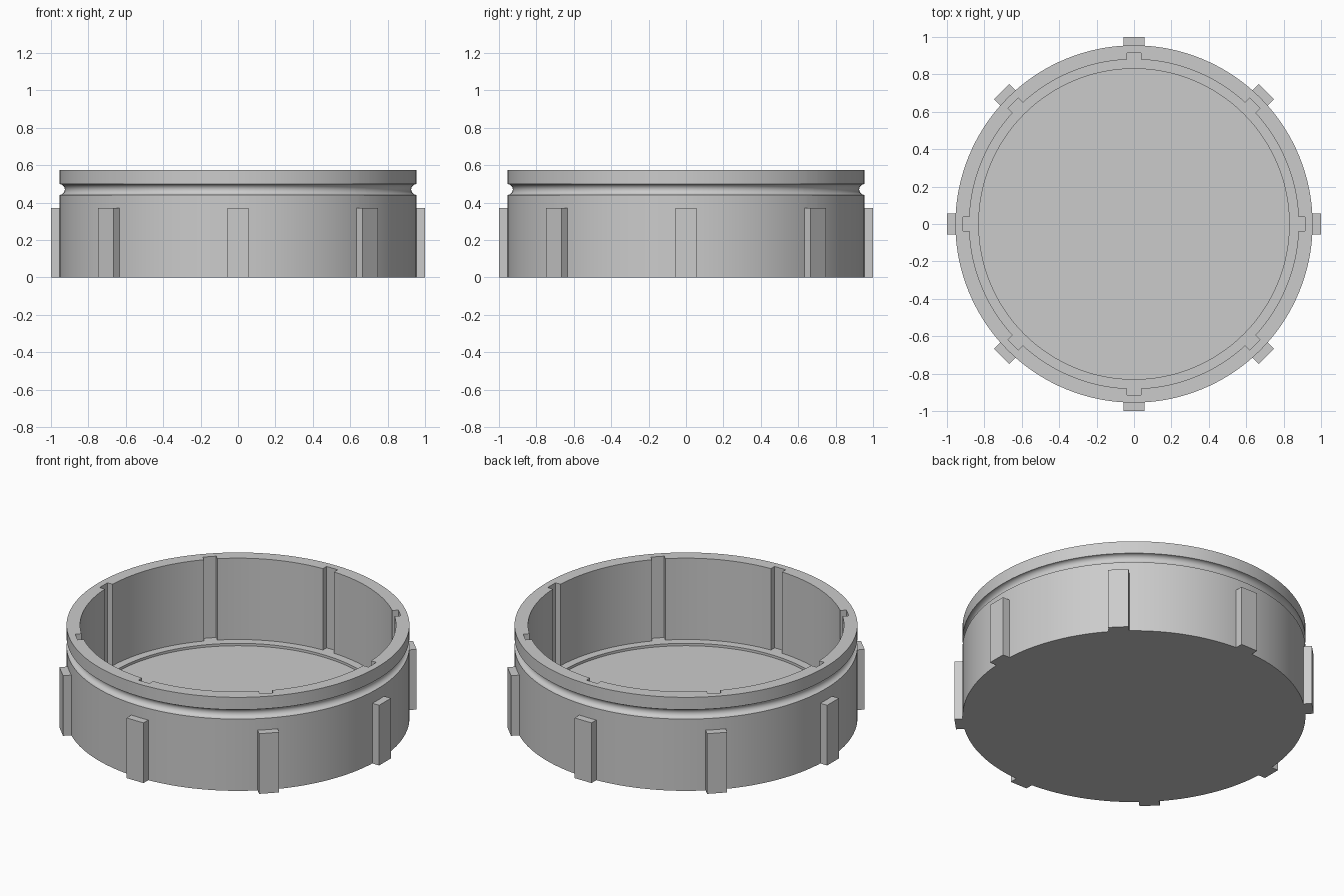
import bpy
import bmesh
from math import asin, cos, sin, pi, radians
from mathutils import Matrix

cube = bpy.data.objects.get("Cube")
if cube:
    bpy.data.objects.remove(cube, do_unlink=True)

grey = bpy.data.materials.new("light_grey")
grey.use_nodes = True
grey.diffuse_color = (0.6, 0.6, 0.6, 1)
grey.node_tree.nodes["Principled BSDF"].inputs["Base Color"].default_value = (0.6, 0.6, 0.6, 1)

COUNT = 8                     # ribs and slots around the cup
OUTER, INNER, FLOOR = 0.955, 0.88, 0.83
SLOT_R, SLOT_HALF = 0.915, 0.038
HEIGHT, LEDGE_Z, FLOOR_Z = 0.575, 0.075, 0.06
GROOVE_Z, GROOVE_R = 0.47, 0.029


def finish(bm, name):
    bmesh.ops.recalc_face_normals(bm, faces=bm.faces)
    mesh = bpy.data.meshes.new(name)
    bm.to_mesh(mesh)
    bm.free()
    mesh.materials.append(grey)
    mesh.shade_smooth()
    mesh.set_sharp_from_angle(angle=radians(30))
    obj = bpy.data.objects.new(name, mesh)
    bpy.context.collection.objects.link(obj)
    return obj


# Outline of the inner wall: (angle, radius) pairs with a slot in each sector
sector = 2 * pi / COUNT
wide, narrow = asin(SLOT_HALF / INNER), asin(SLOT_HALF / SLOT_R)
outline = []
for k in range(COUNT):
    base = k * sector
    outline += [(base - wide, INNER), (base - narrow, SLOT_R),
                (base, SLOT_R * cos(narrow)), (base + narrow, SLOT_R)]
    steps = 16
    for i in range(steps):
        outline.append((base + wide + (sector - 2 * wide) * i / steps, INNER))

# Cup: rings stacked up the outside, over the rim and down the inside
rings = [(OUTER, 0)]
for i in range(11):
    t = -pi / 2 + pi * i / 10
    rings.append((OUTER - GROOVE_R * cos(t), GROOVE_Z + GROOVE_R * sin(t)))
rings += [(OUTER, HEIGHT), (None, HEIGHT), (None, LEDGE_Z),
          (FLOOR, LEDGE_Z), (FLOOR, FLOOR_Z)]

bm = bmesh.new()
loops = []
for radius, z in rings:
    loops.append([bm.verts.new(((radius or r) * cos(a), (radius or r) * sin(a), z))
                  for a, r in outline])
n = len(outline)
for low, high in zip(loops, loops[1:]):
    for i in range(n):
        j = (i + 1) % n
        bm.faces.new((low[i], low[j], high[j], high[i]))
bm.faces.new(loops[0][::-1])
bm.faces.new(loops[-1])
finish(bm, "cup_body")

# Grip ribs around the outside
RIB_IN, RIB_OUT, RIB_WIDTH, RIB_HEIGHT = 0.945, 1.0, 0.114, 0.37
for k in range(COUNT):
    bm = bmesh.new()
    place = (Matrix.Rotation(k * sector, 4, 'Z')
             @ Matrix.Translation(((RIB_IN + RIB_OUT) / 2, 0, RIB_HEIGHT / 2))
             @ Matrix.Diagonal((RIB_OUT - RIB_IN, RIB_WIDTH, RIB_HEIGHT, 1)))
    bmesh.ops.create_cube(bm, size=1, matrix=place)
    finish(bm, f"grip_rib_{k + 1}")
